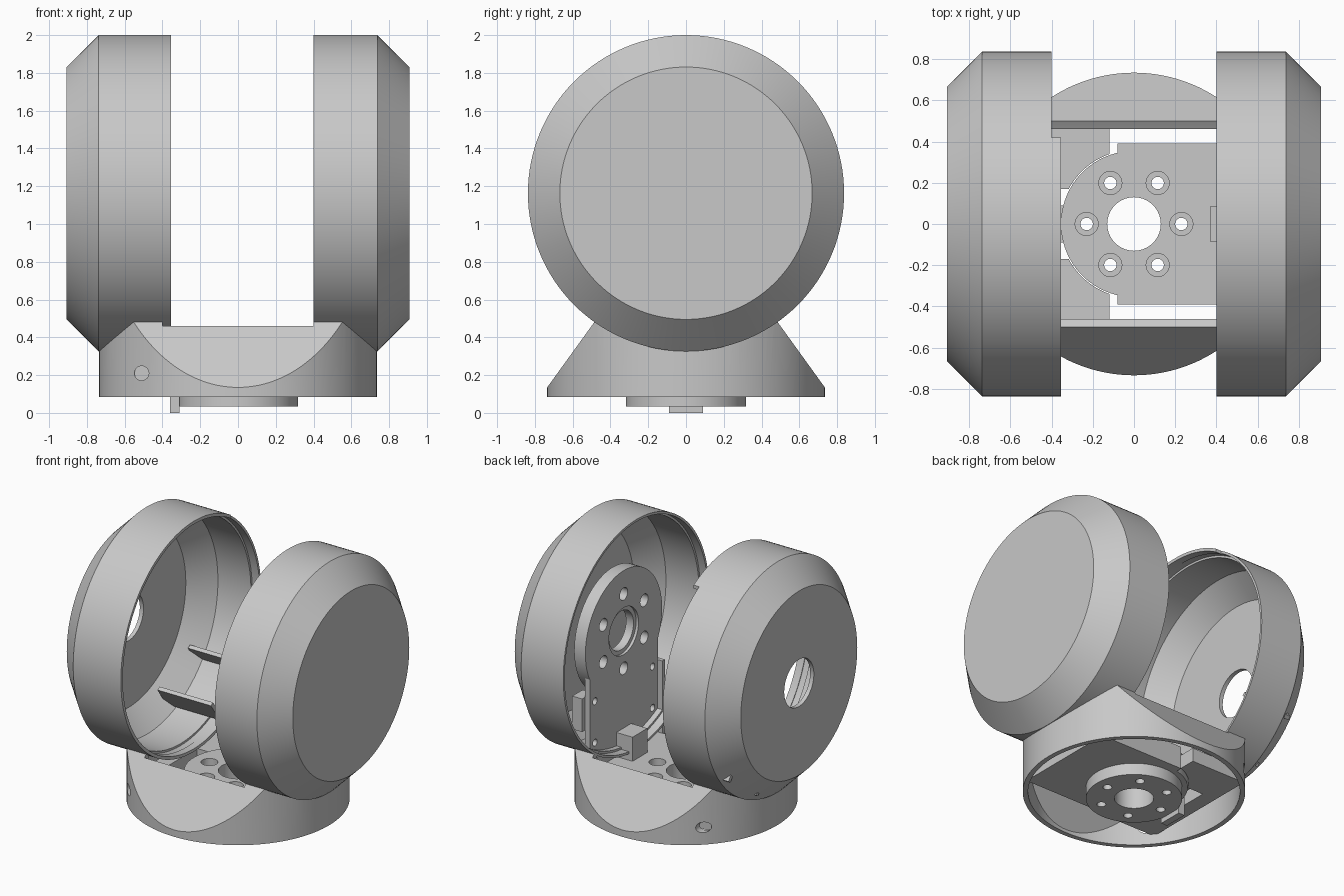
import bpy, bmesh
from math import sin, cos, pi, radians
from mathutils import Matrix, Vector

old = bpy.data.objects.get("Cube")
if old:
    bpy.data.objects.remove(old, do_unlink=True)

grey = bpy.data.materials.new("plain grey")
grey.use_nodes = True
COLOUR = (0.58, 0.58, 0.58, 1)
grey.diffuse_color = COLOUR
for node in grey.node_tree.nodes:
    if node.type == 'BSDF_PRINCIPLED':
        node.inputs["Base Color"].default_value = COLOUR

AXIS_Z = 1.163   # height of the wheel-like housings' axis


def make(name, bm):
    bmesh.ops.remove_doubles(bm, verts=bm.verts, dist=1e-5)
    bmesh.ops.recalc_face_normals(bm, faces=bm.faces)
    mesh = bpy.data.meshes.new(name)
    bm.to_mesh(mesh)
    bm.free()
    mesh.materials.append(grey)
    obj = bpy.data.objects.new(name, mesh)
    bpy.context.collection.objects.link(obj)
    return obj


def cylinders(name, axis, radius, lo, hi, centres, segs=32):
    """Cylinders along x, y or z; centres are the two other coordinates."""
    bm = bmesh.new()
    for a, b in centres:
        mid, depth = (lo + hi) / 2, hi - lo
        if axis == 'x':
            m = Matrix.Translation((mid, a, b)) @ Matrix.Rotation(pi / 2, 4, 'Y')
        elif axis == 'y':
            m = Matrix.Translation((a, mid, b)) @ Matrix.Rotation(pi / 2, 4, 'X')
        else:
            m = Matrix.Translation((a, b, mid))
        bmesh.ops.create_cone(bm, cap_ends=True, segments=segs, radius1=radius,
                              radius2=radius, depth=depth, matrix=m)
    return make(name, bm)


def box(name, x0, x1, y0, y1, z0, z1, turn=Matrix.Identity(4)):
    bm = bmesh.new()
    m = Matrix.Translation(((x0 + x1) / 2, (y0 + y1) / 2, (z0 + z1) / 2))
    bmesh.ops.create_cube(bm, size=1, matrix=turn @ m @ Matrix.Diagonal((x1 - x0, y1 - y0, z1 - z0, 1)))
    return make(name, bm)


def prism(name, half, x0, x1):
    """Mirror a half profile of (y, z) points and extrude it along x."""
    outline = [(-y, z) for y, z in half] + [(y, z) for y, z in reversed(half)]
    bm = bmesh.new()
    face = bm.faces.new([bm.verts.new((x0, y, z)) for y, z in outline])
    out = bmesh.ops.extrude_face_region(bm, geom=[face])
    moved = [v for v in out["geom"] if isinstance(v, bmesh.types.BMVert)]
    bmesh.ops.translate(bm, verts=moved, vec=Vector((x1 - x0, 0, 0)))
    return make(name, bm)


def lathe(name, profile, side, segs=128):
    """Turn a closed (x, radius) profile about the housing axis."""
    bm = bmesh.new()
    rings = []
    for i in range(segs):
        a = 2 * pi * i / segs
        rings.append([bm.verts.new((side * x, r * sin(a), AXIS_Z + r * cos(a))) for x, r in profile])
    n = len(profile)
    for i in range(segs):
        p, q = rings[i], rings[(i + 1) % segs]
        for j in range(n):
            k = (j + 1) % n
            if profile[j][1] == 0 and profile[k][1] == 0:
                continue
            bm.faces.new((p[j], p[k], q[k], q[j]))
    bmesh.ops.dissolve_degenerate(bm, dist=1e-5, edges=bm.edges)
    return make(name, bm)


def combine(obj, other, op='DIFFERENCE'):
    """Apply a boolean and remove the helper."""
    other.hide_render = True
    mod = obj.modifiers.new("cut", 'BOOLEAN')
    mod.operation, mod.solver, mod.object = op, 'EXACT', other
    bpy.context.view_layer.update()
    dg = bpy.context.evaluated_depsgraph_get()
    mesh = bpy.data.meshes.new_from_object(obj.evaluated_get(dg))
    obj.modifiers.clear()
    obj.data = mesh
    bpy.data.objects.remove(other, do_unlink=True)


def ring(radius, count=6, start=0.0, cx=0.0, cy=0.0):
    return [(cx + radius * cos(start + 2 * pi * i / count),
             cy + radius * sin(start + 2 * pi * i / count)) for i in range(count)]


# Chamfered hollow housings; the right one has a cable hole
INNER = [(0.725, 0.805), (0.46, 0.805), (0.46, 0.82), (0.40, 0.82)]
OUTER = [(0.40, 0.837), (0.738, 0.837), (0.908, 0.668)]
left_housing = lathe("left_housing", OUTER + [(0.908, 0), (0.878, 0), (0.878, 0.655)] + INNER, 1)
right_housing = lathe("right_housing", OUTER + [(0.908, 0.17), (0.878, 0.17), (0.878, 0.655)] + INNER, -1)

# Raised lip on the right housing, missing at the back
lip = lathe("right_housing_lip", [(0.355, 0.837), (0.41, 0.837), (0.41, 0.815), (0.355, 0.815)], -1)
combine(lip, box("lip_cutter", -0.6, 0, 0.42, 1, 0, 2.2))

# Round base with sloped front and back, hollow inside
base = cylinders("base", 'z', 0.735, 0.085, 0.6, [(0, 0)], 128)
combine(base, prism("slopes", [(0.75, 0), (0.75, 0.114), (0.485, 0.481)], -1, 1), 'INTERSECT')
cavity = cylinders("cavity", 'z', 0.7, 0, 0.7, [(0, 0)], 128)
combine(cavity, prism("cavity_slopes", [(0.72, -0.1), (0.72, 0.08), (0.37, 0.563)], -1, 1), 'INTERSECT')
combine(base, cavity)
combine(base, cylinders("housing_seat", 'x', 0.835, -1, 1, [(0, AXIS_Z)], 128))
combine(base, cylinders("middle_seat", 'x', 0.862, -0.40, 0.40, [(0, AXIS_Z)], 128))
combine(base, cylinders("screw_holes", 'y', 0.038, -1, 1, [(-0.51, 0.21)]))

# Thick bracket foot, round on one end, with counterbored holes
FOOT_LOW, FOOT_TOP = 0.12, 0.285
foot = cylinders("bracket_foot", 'z', 0.355, FOOT_LOW, FOOT_TOP, [(0, 0)], 96)
combine(foot, box("foot_body", -0.08, 0.6, -0.39, 0.39, FOOT_LOW, FOOT_TOP), 'UNION')
combine(foot, cylinders("flange", 'z', 0.318, 0.035, 0.2, [(0, 0)], 96), 'UNION')
combine(foot, cylinders("centre_bore", 'z', 0.13, 0, 0.4, [(0, 0)], 64))
combine(foot, cylinders("bolt_holes", 'z', 0.03, 0, 0.4, ring(0.23)))
combine(foot, cylinders("counterbores", 'z', 0.056, 0.2, 0.4, ring(0.23)))
box("locating_tab", -0.36, -0.31, -0.09, 0.09, 0, 0.16)

# Shelf beside the round end of the foot
shelf = box("shelf", -0.56, -0.12, -0.462, 0.462, 0.16, 0.26)
combine(shelf, cylinders("shelf_round", 'z', 0.36, 0, 0.5, [(0, 0)], 96))
combine(shelf, box("shelf_slot", -0.45, -0.2, -0.17, 0.17, 0, 0.5))

# Upright motor bracket inside the left housing
upright = cylinders("upright_plate", 'x', 0.44, 0.5, 0.59, [(0, AXIS_Z)], 96)
combine(upright, box("upright_body", 0.5, 0.54, -0.39, 0.39, 0.24, AXIS_Z), 'UNION')
combine(upright, cylinders("upright_bore", 'x', 0.17, 0, 0.7, [(0, AXIS_Z)], 64))
combine(upright, cylinders("upright_holes", 'x', 0.045, 0, 0.7, ring(0.27, 6, pi / 2, 0, AXIS_Z)))
corners = [(s * 0.33, z) for s in (-1, 1) for z in (0.36, 0.48, 0.78)]
combine(upright, cylinders("corner_holes", 'x', 0.025, 0, 0.7, corners))
lathe("hub_ring", [(0.52, 0.17), (0.58, 0.17), (0.58, 0.14), (0.52, 0.14)], 1, 64)
box("upright_flange", 0.46, 0.54, -0.415, -0.385, 0.25, 0.81)
box("connector_block", 0.37, 0.51, -0.085, 0.085, 0.27, 0.46)
box("side_block", 0.54, 0.62, 0.3, 0.42, 0.58, 0.82)

# Slanted support ribs reaching the wall of the right housing
for name, inner_end, y, z, depth in (("upper_rib", -0.46, 0.58, 0.75, 0.11),
                                     ("lower_rib", -0.37, 0.23, 0.58, 0.17)):
    slant = Matrix.Translation((0, y, z)) @ Matrix.Rotation(radians(35), 4, 'X')
    box(name, -0.8, inner_end, -0.014, 0.014, -depth, 0, slant)

# Smooth round surfaces, crisp edges
for obj in bpy.context.collection.objects:
    if obj.type == 'MESH' and obj.data.materials and obj.data.materials[0] == grey:
        obj.data.shade_smooth()
        obj.data.set_sharp_from_angle(angle=radians(25))
